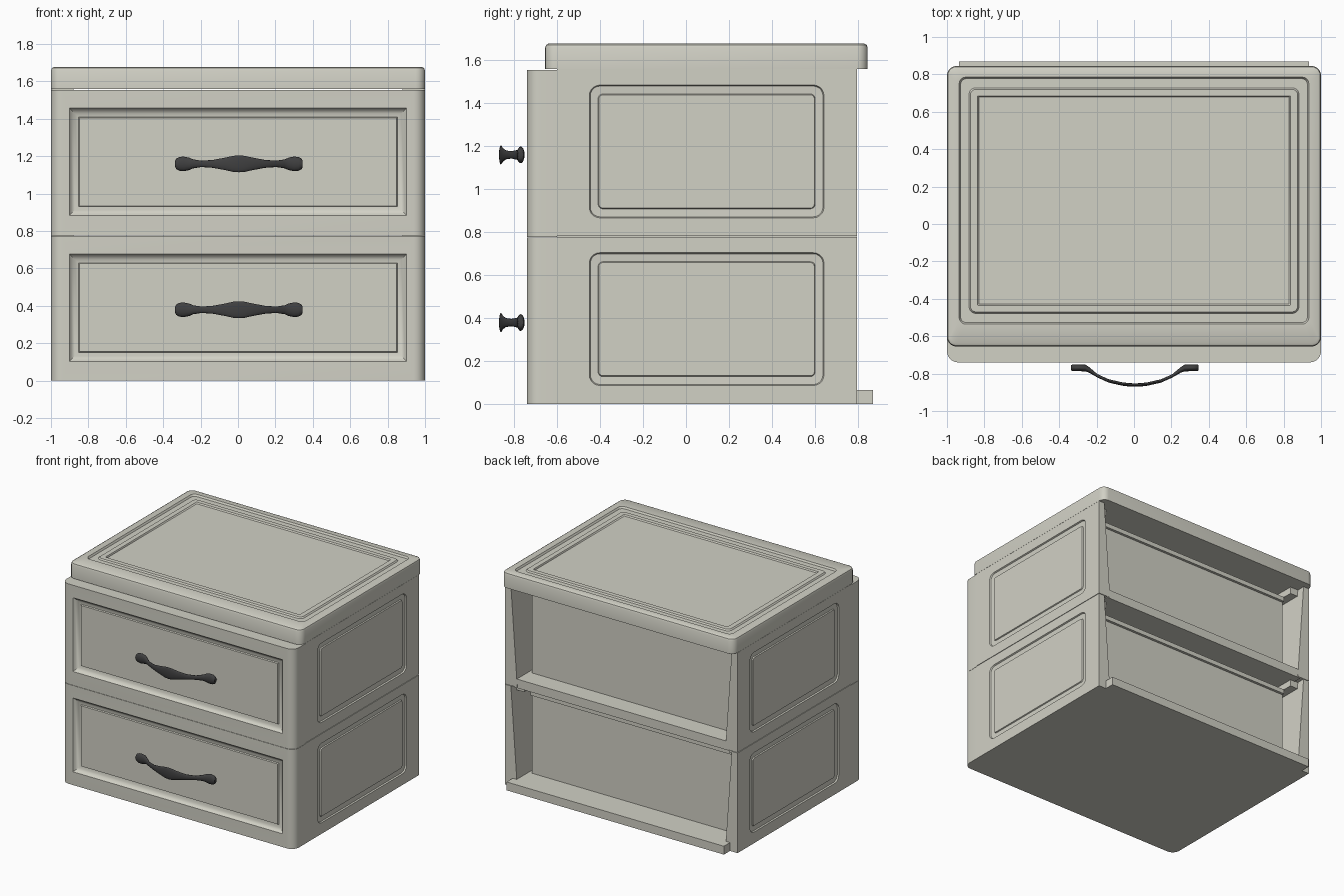
import bpy, bmesh, math
from mathutils import Vector

if "Cube" in bpy.data.objects:
    bpy.data.objects.remove(bpy.data.objects["Cube"])


def material(name, rgb):
    m = bpy.data.materials.new(name)
    m.diffuse_color = (*rgb, 1)
    m.use_nodes = True
    m.node_tree.nodes["Principled BSDF"].inputs["Base Color"].default_value = m.diffuse_color
    return m


GREY = material("warm_grey_plastic", (0.64, 0.635, 0.56))
DARK = material("dark_metal", (0.05, 0.05, 0.051))
TIER = 0.78


def finish(name, bm, mat, angle=30):
    bmesh.ops.remove_doubles(bm, verts=bm.verts, dist=1e-5)
    bmesh.ops.recalc_face_normals(bm, faces=bm.faces)
    me = bpy.data.meshes.new(name)
    bm.to_mesh(me)
    bm.free()
    me.materials.append(mat)
    ob = bpy.data.objects.new(name, me)
    bpy.context.collection.objects.link(ob)
    bpy.ops.object.select_all(action='DESELECT')
    ob.select_set(True)
    bpy.context.view_layer.objects.active = ob
    bpy.ops.object.shade_smooth_by_angle(angle=math.radians(angle))
    return ob


def bridge(bm, rings):
    """Skin a list of equal-length point rings and cap both ends."""
    vs = [[bm.verts.new(p) for p in ring] for ring in rings]
    n = len(vs[0])
    for a, b in zip(vs, vs[1:]):
        for i in range(n):
            j = (i + 1) % n
            bm.faces.new((a[i], a[j], b[j], b[i]))
    bm.faces.new(vs[0])
    bm.faces.new(vs[-1])


def rounded_rect(cu, cv, hu, hv, r, seg=5):
    pts = []
    for q, (su, sv) in enumerate(((1, 1), (-1, 1), (-1, -1), (1, -1))):
        for k in range(seg + 1):
            a = math.pi / 2 * (q + k / seg)
            pts.append((cu + su * (hu - r) + r * math.cos(a),
                        cv + sv * (hv - r) + r * math.sin(a)))
    return pts


def loft(name, loops, place):
    """Loops are (depth, centre u, centre v, half u, half v, corner radius)."""
    bm = bmesh.new()
    bridge(bm, [[place(u, v, l[0]) for u, v in rounded_rect(*l[1:])] for l in loops])
    return finish(name, bm, GREY)


def boxes(name, spans):
    """Join several boxes given as (x0, x1, y0, y1, z0, z1)."""
    bm = bmesh.new()
    for x0, x1, y0, y1, z0, z1 in spans:
        bridge(bm, [[(x0, y0, z), (x1, y0, z), (x1, y1, z), (x0, y1, z)] for z in (z0, z1)])
    return finish(name, bm, GREY)


def side_wall(name, side, base):
    # Wall is thicker at the foot on its inner face, with a grooved panel outside
    def place(u, v, w):
        if w == 0:
            w = 0.95 if v > base + 0.4 else 0.895
        return (side * w, u, v)
    z0 = base + (0.002 if base else 0)
    z1 = base + TIER - 0.002
    cz, hz = (z0 + z1) / 2, (z1 - z0) / 2
    py, pz = 0.096, base + 0.395
    loft(name, [
        (0, 0.0975, cz, 0.6975, hz, 0),
        (1.0, 0.0975, cz, 0.6975, hz, 0),
        (1.0, py, pz, 0.546, 0.309, 0.05),
        (0.990, py, pz, 0.541, 0.304, 0.045),
        (0.988, py, pz, 0.505, 0.267, 0.022),
        (0.996, py, pz, 0.501, 0.263, 0.018),
    ], place)


def drawer_front(name, z0, z1, pz):
    # Front with rounded vertical edges and a sunken panel
    cz, hz = (z0 + z1) / 2, (z1 - z0) / 2
    loops = [(-0.60, 0, cz, 1.0, hz, 0)]
    for k in range(7):
        a = math.pi / 2 * k / 6
        loops.append((-0.68 - 0.06 * math.sin(a), 0, cz, 0.94 + 0.06 * math.cos(a), hz, 0))
    loops += [
        (-0.740, 0, pz, 0.902, 0.287, 0),
        (-0.728, 0, pz, 0.893, 0.278, 0),
        (-0.715, 0, pz, 0.873, 0.259, 0),
        (-0.712, 0, pz, 0.852, 0.239, 0),
        (-0.722, 0, pz, 0.847, 0.235, 0),
    ]
    loft(name, loops, lambda u, v, w: (u, w, v))


def handle(name, z):
    # Bowed bar with bulbous feet and a swollen middle
    half = [(0.341, -0.769, 0.014, 0.016), (0.335, -0.769, 0.017, 0.028),
            (0.318, -0.769, 0.018, 0.037), (0.295, -0.769, 0.018, 0.039),
            (0.265, -0.770, 0.018, 0.033), (0.245, -0.780, 0.015, 0.024),
            (0.20, -0.812, 0.009, 0.017), (0.14, -0.839, 0.009, 0.021),
            (0.07, -0.855, 0.009, 0.034), (0.03, -0.860, 0.009, 0.043)]
    path = [(-x, y, a, b) for x, y, a, b in half] + [(0, -0.861, 0.009, 0.045)] + half[::-1]
    bm = bmesh.new()
    bridge(bm, [[(x + 0.005, y + a * math.cos(t), z + b * math.sin(t))
                 for t in (math.tau * k / 16 for k in range(16))] for x, y, a, b in path])
    finish(name, bm, DARK, 50)


for tier, label in enumerate(("lower", "upper")):
    b = tier * TIER
    # Cabinet shell of this tier
    for side, s in (("left", -1), ("right", 1)):
        side_wall(f"{label}_{side}_wall", s, b)
        x0, x1 = sorted((s * 0.88, s * 0.96))
        boxes(f"{label}_{side}_top_ledge", [(x0, x1, -0.6, 0.73, b + 0.725, b + 0.778)])
    boxes(f"{label}_floor", [(-0.92, 0.92, -0.6, 0.793, max(0, b - 0.004), b + 0.065)])
    # Drawer: tray, rim, front and handle
    lo, hi = b + 0.066, b + 0.715
    boxes(f"{label}_drawer_tray", [
        (-0.87, 0.87, -0.6, 0.65, lo, lo + 0.03),
        (-0.87, -0.84, -0.6, 0.65, lo, hi),
        (0.84, 0.87, -0.6, 0.65, lo, hi),
        (-0.87, 0.87, 0.62, 0.65, lo, hi)])
    boxes(f"{label}_drawer_rim", [(-0.87, 0.87, 0.64, 0.67, hi - 0.035, hi)])
    front_z = ((0, 0.774), (0.776, 1.554))[tier]
    drawer_front(f"{label}_drawer_front", *front_z, b + 0.39)
    handle(f"{label}_handle", b + 0.379)

# Stop bar along the bottom of the back
boxes("back_lip", [(-0.935, 0.935, 0.78, 0.870, 0, 0.065)])

# Lid with softened rim and stepped rectangular rings
LY, RY = 0.095, 0.125
loft("lid", [
    (1.559, 0, LY, 1.0, 0.75, 0.05),
    (1.658, 0, LY, 1.0, 0.75, 0.05),
    (1.671, 0, LY, 0.995, 0.745, 0.045),
    (1.678, 0, LY, 0.982, 0.732, 0.035),
    (1.678, 0, RY, 0.935, 0.660, 0.035),
    (1.664, 0, RY, 0.927, 0.652, 0.030),
    (1.664, 0, RY, 0.882, 0.603, 0.035),
    (1.674, 0, RY, 0.874, 0.595, 0.028),
    (1.674, 0, RY, 0.836, 0.560, 0.004),
    (1.664, 0, RY, 0.830, 0.554, 0.0),
], lambda u, v, w: (u, v, w))
